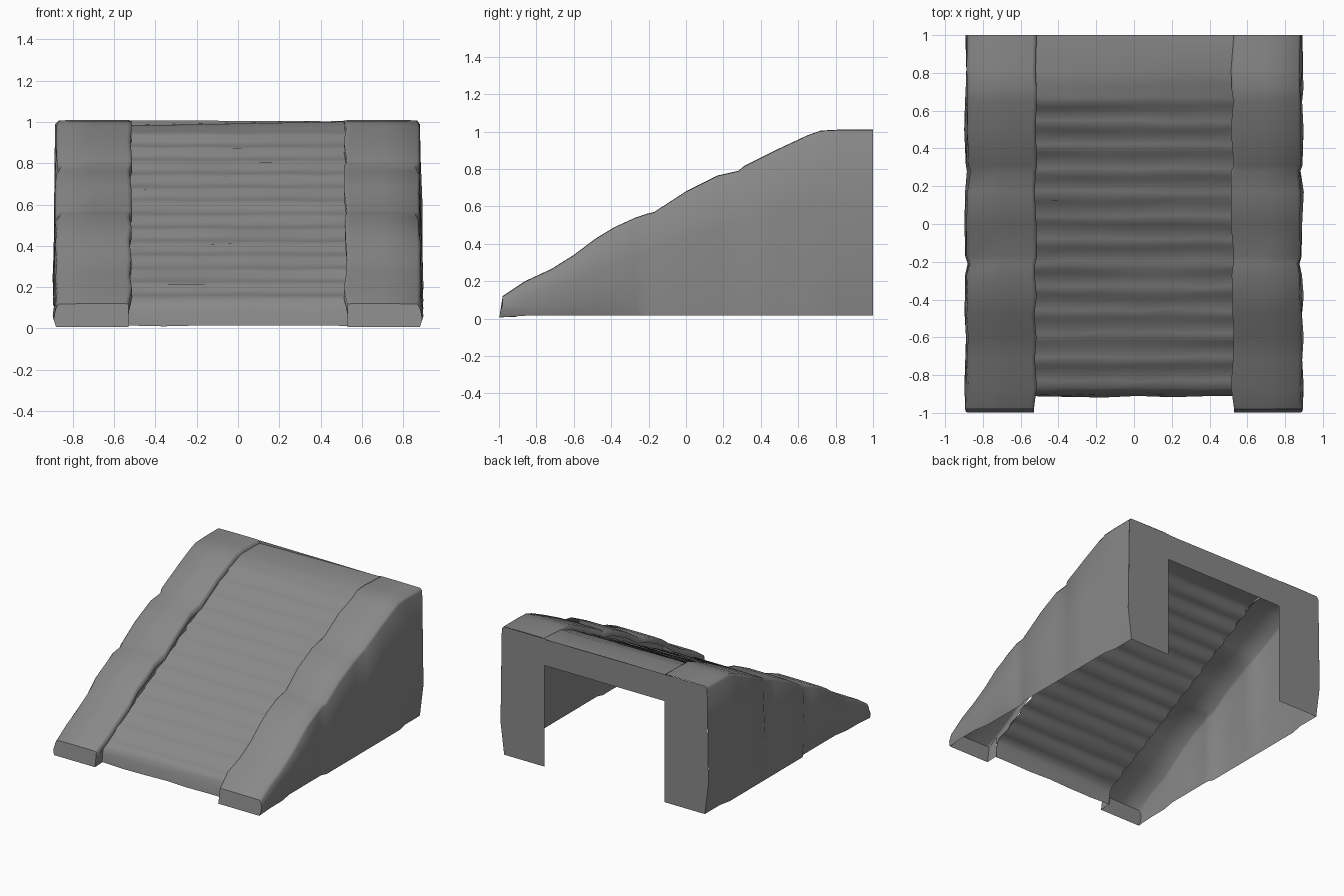
import bpy, bmesh, random

if "Cube" in bpy.data.objects:
    bpy.data.objects.remove(bpy.data.objects["Cube"])
random.seed(4)
J = lambda a: random.uniform(-a, a)

stone = bpy.data.materials.new("dark_stone")
stone.diffuse_color = (0.25, 0.25, 0.25, 1)
stone.use_nodes = True
stone.node_tree.nodes["Principled BSDF"].inputs["Base Color"].default_value = stone.diffuse_color


def finish(name, bm, angle):
    bmesh.ops.remove_doubles(bm, verts=bm.verts, dist=0.0005)
    me = bpy.data.meshes.new(name)
    bm.to_mesh(me)
    bm.free()
    me.materials.append(stone)
    ob = bpy.data.objects.new(name, me)
    bpy.context.collection.objects.link(ob)
    bpy.ops.object.select_all(action='DESELECT')
    ob.select_set(True)
    bpy.context.view_layer.objects.active = ob
    bpy.ops.object.shade_smooth_by_angle(angle=angle)
    return ob


def skin(bm, rows, flip=False):
    """Join successive rows of points with quads."""
    vs = [[bm.verts.new(p) for p in r] for r in rows]
    for a, b in zip(vs, vs[1:]):
        for i in range(len(a) - 1):
            q = (a[i], a[i + 1], b[i + 1], b[i])
            bm.faces.new(q[::-1] if flip else q)
    return vs


# Worn slope of the side rails: (y, z)
slope = [(-0.98, 0.12), (-0.86, 0.20), (-0.72, 0.265), (-0.60, 0.34),
         (-0.48, 0.43), (-0.38, 0.49), (-0.27, 0.54), (-0.21, 0.56),
         (-0.17, 0.57), (0.0, 0.68), (0.17, 0.765), (0.28, 0.79),
         (0.31, 0.815), (0.50, 0.91), (0.65, 0.98), (0.72, 1.005),
         (0.82, 1.01), (1.0, 1.01)]
joints = {-0.21, 0.28}          # seams between the stone blocks


def side_rail(name, s):
    bm = bmesh.new()
    rows = []
    for k, (y, z) in enumerate(slope):
        end = k in (0, len(slope) - 1)
        dent = 0.012 if y in joints else 0
        inner = 0.52 + (0.01 if k == 0 else J(0.008))
        low = 0.862 if -0.62 < y < -0.2 or y > 0.8 else 0.882
        yb = -0.998 if k == 0 else y
        wob = 0 if end else 0.006
        rows.append([
            (s * inner, y, z - 0.05),
            (s * inner, y, z - 0.004),
            (s * (inner + 0.02), y, z),
            (s * 0.70, y, z),
            (s * (0.868 - dent), y, z - 0.002),
            (s * (0.882 - dent + J(wob)), y, z - 0.022),
            (s * (0.888 - dent + J(wob)), y, z * 0.62),
            (s * (0.893 - dent + J(wob)), y - (0.012 if k == 0 else 0), z * 0.25 + 0.01),
            (s * low, yb, 0.006 if k == 0 else 0.015)])
    vs = skin(bm, rows, flip=s < 0)
    # blunt front end and its short return to the recessed steps
    foot = bm.verts.new((s * 0.53, -0.998, 0.006))
    cap = [foot] + vs[0][::-1]
    bm.faces.new(cap if s < 0 else cap[::-1])
    back = [bm.verts.new((s * 0.53, -0.9, z)) for z in (0.01, 0.165)]
    ret = [foot, vs[0][1], back[1], back[0]]
    bm.faces.new(ret if s > 0 else ret[::-1])
    return finish(name, bm, 1.75)


side_rail("left_rail", -1)
side_rail("right_rail", 1)

# Worn steps sunk between the rails: rounded nose, then a sloping tread
prof = [(-0.915, 0.012), (-0.905, 0.08), (-0.89, 0.118)]
n = 13
y0, z0, y1, z1 = -0.89, 0.118, 0.735, 0.972
dy, dz = (y1 - y0) / n, (z1 - z0) / n
for i in range(n):
    y, z = y0 + i * dy, z0 + i * dz
    prof += [(y + 0.02, z + 0.028), (y + 0.06, z + 0.043), (y + dy, z + dz)]
prof += [(0.80, 0.982), (1.0, 0.985)]
cols = [-0.53, -0.36, -0.16, 0.02, 0.2, 0.38, 0.53]
rows = []
for k, (y, z) in enumerate(prof):
    landing = k >= len(prof) - 2
    a = 0 if landing else 0.003
    rise = 0.02 if landing else 0
    rows.append([(x, y + J(a * 2), z + J(a) + rise * (x + 0.53) / 1.06) for x in cols])
bm = bmesh.new()
skin(bm, rows)
finish("worn_steps", bm, 1.25)

# Flat back wall with an open doorway under the landing
outline = [(-0.862, 0.015), (-0.893, 0.26), (-0.882, 0.988), (-0.868, 1.008),
           (-0.52, 1.008), (-0.5, 0.986), (0.5, 1.003), (0.52, 1.008),
           (0.868, 1.008), (0.882, 0.988), (0.893, 0.26), (0.862, 0.015),
           (0.515, 0.015), (0.515, 0.8), (-0.515, 0.8), (-0.515, 0.015)]
bm = bmesh.new()
bm.faces.new([bm.verts.new((x, 1.0, z)) for x, z in outline])
bmesh.ops.triangulate(bm, faces=bm.faces[:])
finish("back_wall", bm, 0.6)
